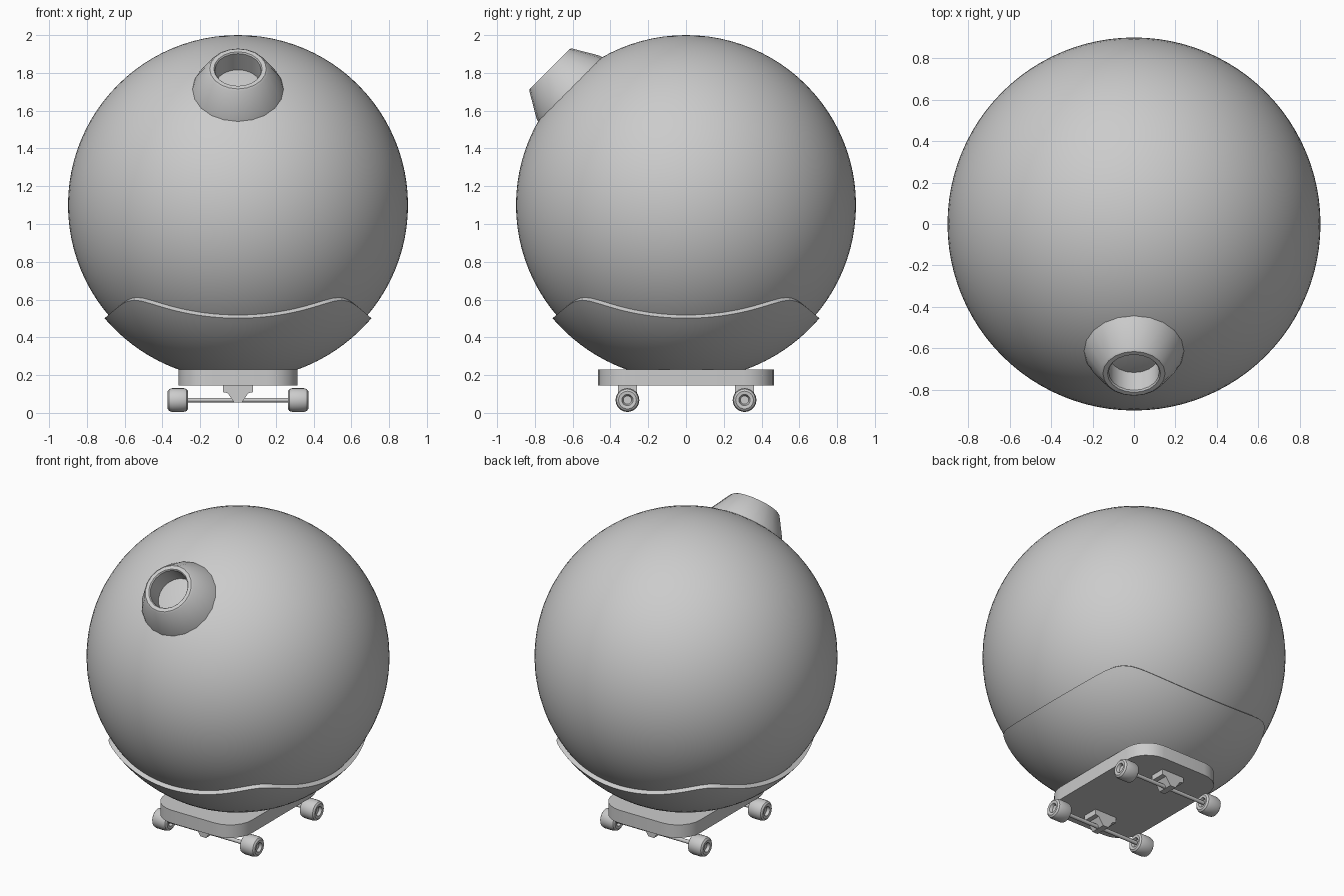
import bpy, bmesh
from math import sin, cos, pi, radians
from mathutils import Vector, Matrix

if "Cube" in bpy.data.objects:
    bpy.data.objects.remove(bpy.data.objects["Cube"])

grey = bpy.data.materials.new("plain grey")
grey.use_nodes = True
COLOUR = (0.6, 0.6, 0.6, 1)
grey.diffuse_color = COLOUR
grey.node_tree.nodes["Principled BSDF"].inputs["Base Color"].default_value = COLOUR

CENTRE = Vector((0, 0, 1.1))


def make(name, bm, matrix=Matrix(), angle=35):
    bmesh.ops.recalc_face_normals(bm, faces=bm.faces)
    mesh = bpy.data.meshes.new(name)
    bm.to_mesh(mesh)
    bm.free()
    mesh.materials.append(grey)
    ob = bpy.data.objects.new(name, mesh)
    bpy.context.collection.objects.link(ob)
    ob.matrix_world = matrix
    bpy.ops.object.select_all(action='DESELECT')
    ob.select_set(True)
    bpy.context.view_layer.objects.active = ob
    bpy.ops.object.shade_smooth_by_angle(angle=radians(angle))
    return ob


def loft(rings, closed=False):
    """Skin a list of equal-length rings of points."""
    bm = bmesh.new()
    loops = [[bm.verts.new(p) for p in ring] for ring in rings]
    pairs = list(zip(loops, loops[1:]))
    if closed:
        pairs.append((loops[-1], loops[0]))
    for a, b in pairs:
        for i in range(len(a)):
            j = (i + 1) % len(a)
            bm.faces.new((a[i], a[j], b[j], b[i]))
    return bm, loops


def lathe(profile, sides, closed=True):
    """Spin (radius, height) points about z."""
    rings = [[(r * cos(2 * pi * i / sides), r * sin(2 * pi * i / sides), h)
              for i in range(sides)] for r, h in profile]
    return loft(rings, closed)[0]


def prism(points, vector):
    bm = bmesh.new()
    face = bm.faces.new([bm.verts.new(p) for p in points])
    new = bmesh.ops.extrude_face_region(bm, geom=[face])["geom"]
    bmesh.ops.translate(bm, vec=vector, verts=[v for v in new if isinstance(v, bmesh.types.BMVert)])
    return bm


# Large ball
bm = bmesh.new()
bmesh.ops.create_uvsphere(bm, u_segments=96, v_segments=48, radius=0.9)
make("ball_body", bm, Matrix.Translation(CENTRE))

# Thin cap hugging the underside, a rounded square projected on the ball
def cap_ring(scale, radius, sides=96):
    ring = []
    for i in range(sides):
        c, s = cos(2 * pi * i / sides), sin(2 * pi * i / sides)
        reach = 1.18 * scale / (abs(c) ** 9 + abs(s) ** 9) ** (1 / 9)
        ring.append(CENTRE + Vector((c * reach, s * reach, -1)).normalized() * radius)
    return ring

steps = 14
rings = [cap_ring(k / steps, 0.926) for k in range(1, steps + 1)]
rings += [cap_ring(1.0, 0.89)]
bm, loops = loft(rings)
bm.faces.new(loops[0])
make("bottom_cap", bm)

# Hollow spout pointing forward and up
spout = [(0.25, 0.84), (0.235, 0.885), (0.16, 1.012), (0.15, 1.02),
         (0.128, 1.02), (0.122, 1.012), (0.122, 0.84)]
make("spout", lathe(spout, 20), Matrix.Translation(CENTRE) @ Matrix.Rotation(radians(45), 4, 'X'))

# Board with rounded corners
outline = []
R = 0.16
for q, (sx, sy) in enumerate([(1, 1), (-1, 1), (-1, -1), (1, -1)]):
    for k in range(7):
        a = (q + k / 6) * pi / 2
        outline.append((sx * (0.315 - R) + R * cos(a), sy * (0.465 - R) + R * sin(a), 0.145))
make("board", prism(outline, (0, 0, 0.085)))

# Trucks, axles and wheels
hanger = [(-0.08, 0.15), (-0.08, 0.11), (-0.055, 0.105), (-0.02, 0.055),
          (0.02, 0.055), (0.055, 0.105), (0.08, 0.11), (0.08, 0.15)]
tyre = [(0.022, -0.035), (0.03, -0.052), (0.047, -0.054), (0.058, -0.046), (0.063, -0.03),
        (0.063, 0.03), (0.058, 0.046), (0.047, 0.054), (0.03, 0.052), (0.022, 0.035)]
turn = Matrix.Rotation(pi / 2, 4, 'Y')
for end, y in (("front", -0.31), ("back", 0.31)):
    make(end + "_truck", prism([(x, y - 0.05, z) for x, z in hanger], (0, 0.1, 0)))
    bm = bmesh.new()
    bmesh.ops.create_cone(bm, cap_ends=True, segments=12, radius1=0.012, radius2=0.012, depth=0.7)
    make(end + "_axle", bm, Matrix.Translation((0, y, 0.068)) @ turn)
    for side, s in (("left", 1), ("right", -1)):
        place = Matrix.Translation((s * 0.318, y, 0.068)) @ turn
        make(f"{end}_{side}_wheel", lathe(tyre, 24), place)
        bm = bmesh.new()
        bmesh.ops.create_cone(bm, cap_ends=True, segments=16, radius1=0.023, radius2=0.023, depth=0.07)
        make(f"{end}_{side}_hub", bm, place)
